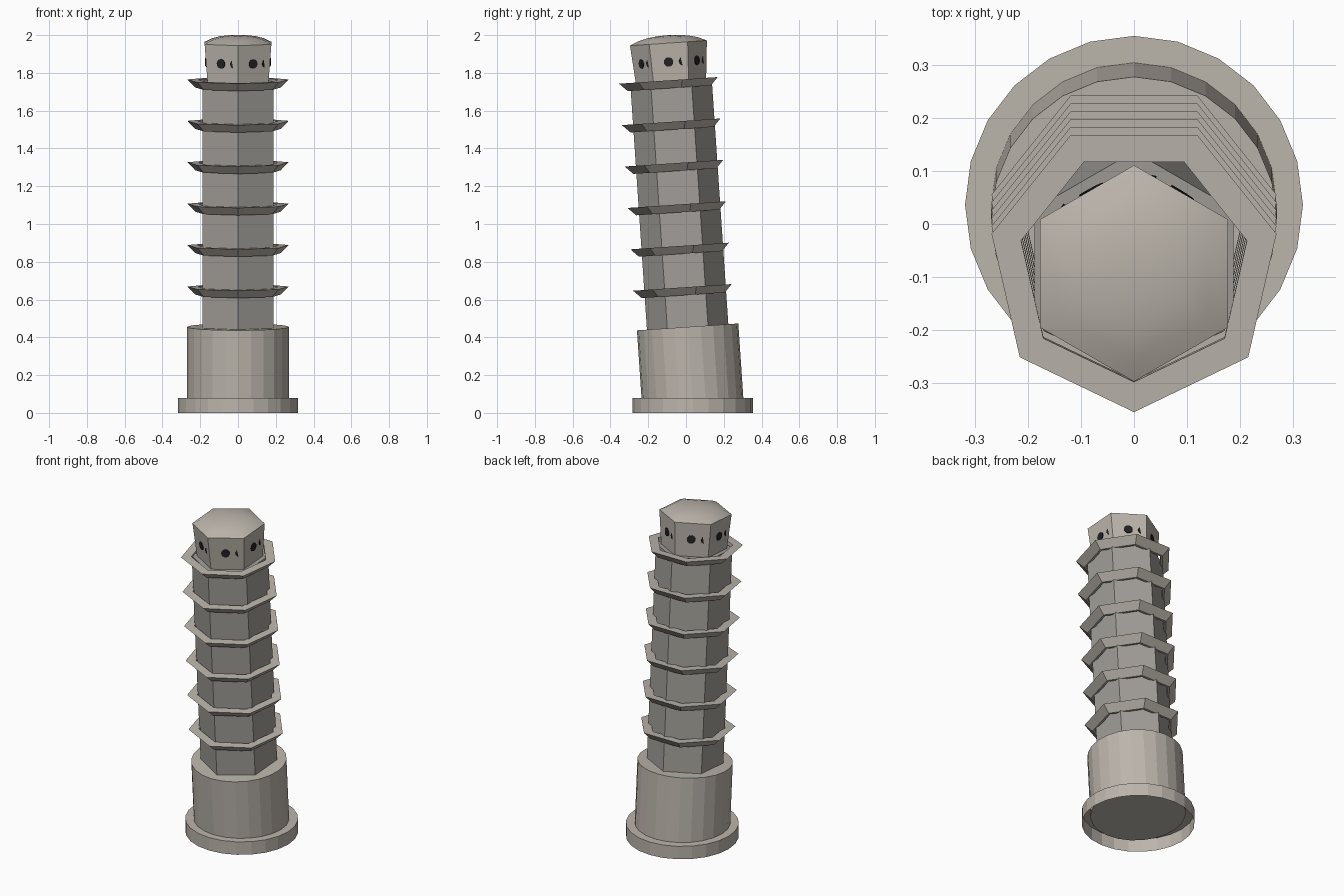
import bpy, bmesh, math
from mathutils import Matrix

if "Cube" in bpy.data.objects:
    bpy.data.objects.remove(bpy.data.objects["Cube"])

LEAN = math.radians(3.87)
# Tilted frame of the tower: origin on top of the plinth
TILT = Matrix.Translation((0, 0.034, 0.08)) @ Matrix.Rotation(LEAN, 4, 'X')
UPRIGHT = Matrix.Translation((0, 0.036, 0))


def colour(name, rgb):
    mat = bpy.data.materials.new(name)
    mat.diffuse_color = (*rgb, 1)
    mat.use_nodes = True
    mat.node_tree.nodes["Principled BSDF"].inputs["Base Color"].default_value = mat.diffuse_color
    return mat


stone = colour("stone", (0.50, 0.46, 0.41))
grey_wall = colour("grey_wall", (0.36, 0.345, 0.315))
dark = colour("dark_opening", (0.015, 0.015, 0.017))


def lathe(name, profile, sides, frame, mat, loop=False, caps=False):
    """Sweep (radius, height) points round the axis, one corner facing -y."""
    bm = bmesh.new()
    rings = []
    for r, h in profile:
        if r == 0:
            rings.append([bm.verts.new((0, 0, h))] * sides)
        else:
            angles = [-math.pi / 2 + 2 * math.pi * k / sides for k in range(sides)]
            rings.append([bm.verts.new((r * math.cos(a), r * math.sin(a), h)) for a in angles])
    pairs = list(zip(rings, rings[1:]))
    if loop:
        pairs.append((rings[-1], rings[0]))
    for lo, hi in pairs:
        for k in range(sides):
            n = (k + 1) % sides
            corners = [lo[k], lo[n], hi[n], hi[k]]
            bm.faces.new(list(dict.fromkeys(corners)))
    if caps:
        bm.faces.new(rings[0][::-1])
        bm.faces.new(rings[-1])
    bmesh.ops.recalc_face_normals(bm, faces=bm.faces)
    mesh = bpy.data.meshes.new(name)
    bm.to_mesh(mesh)
    bm.free()
    mesh.materials.append(mat)
    obj = bpy.data.objects.new(name, mesh)
    obj.matrix_world = frame
    bpy.context.collection.objects.link(obj)
    return obj


# Plinth: level, open underneath
lathe("plinth", [(0.318, 0), (0.318, 0.08), (0.26, 0.08)], 24, UPRIGHT, stone)

# Round lower storey
lathe("lower_storey", [(0.269, -0.02), (0.269, 0.376)], 24, TILT, stone, caps=True)

# Six-sided shaft
SHAFT_TOP = 1.675
lathe("shaft", [(0.216, 0.37), (0.216, SHAFT_TOP)], 6, TILT, grey_wall, caps=True)

# Seven-sided flared balconies
for i in range(6):
    top = 1.685 - 0.2197 * i
    lathe(f"balcony_{i + 1}",
          [(0.218, top - 0.042), (0.232, top - 0.042), (0.275, top), (0.218, top)],
          7, TILT, stone, loop=True)

# Flared belfry and its domed roof
lathe("belfry", [(0.186, SHAFT_TOP), (0.204, 1.882)], 6, TILT, stone)
roof = lathe("roof", [(0.204, 1.882), (0.16, 1.902), (0.11, 1.915), (0.055, 1.922), (0, 1.924)],
             6, TILT, stone)
for p in roof.data.polygons:
    p.use_smooth = True

# Dark round windows: one per belfry face, plus one half sunk near each corner
for k in range(6):
    for kind, degrees, reach in (("window", -2, 0.173), ("corner_window", 24.5, 0.18)):
        spin = Matrix.Rotation(math.radians(60 * k + degrees), 4, 'Z')
        place = Matrix.Translation((reach - 0.012, 0, 1.782)) @ Matrix.Rotation(math.pi / 2, 4, 'Y')
        lathe(f"{kind}_{k + 1}", [(0.025, 0), (0.025, 0.012)], 16, TILT @ spin @ place, dark, caps=True)
